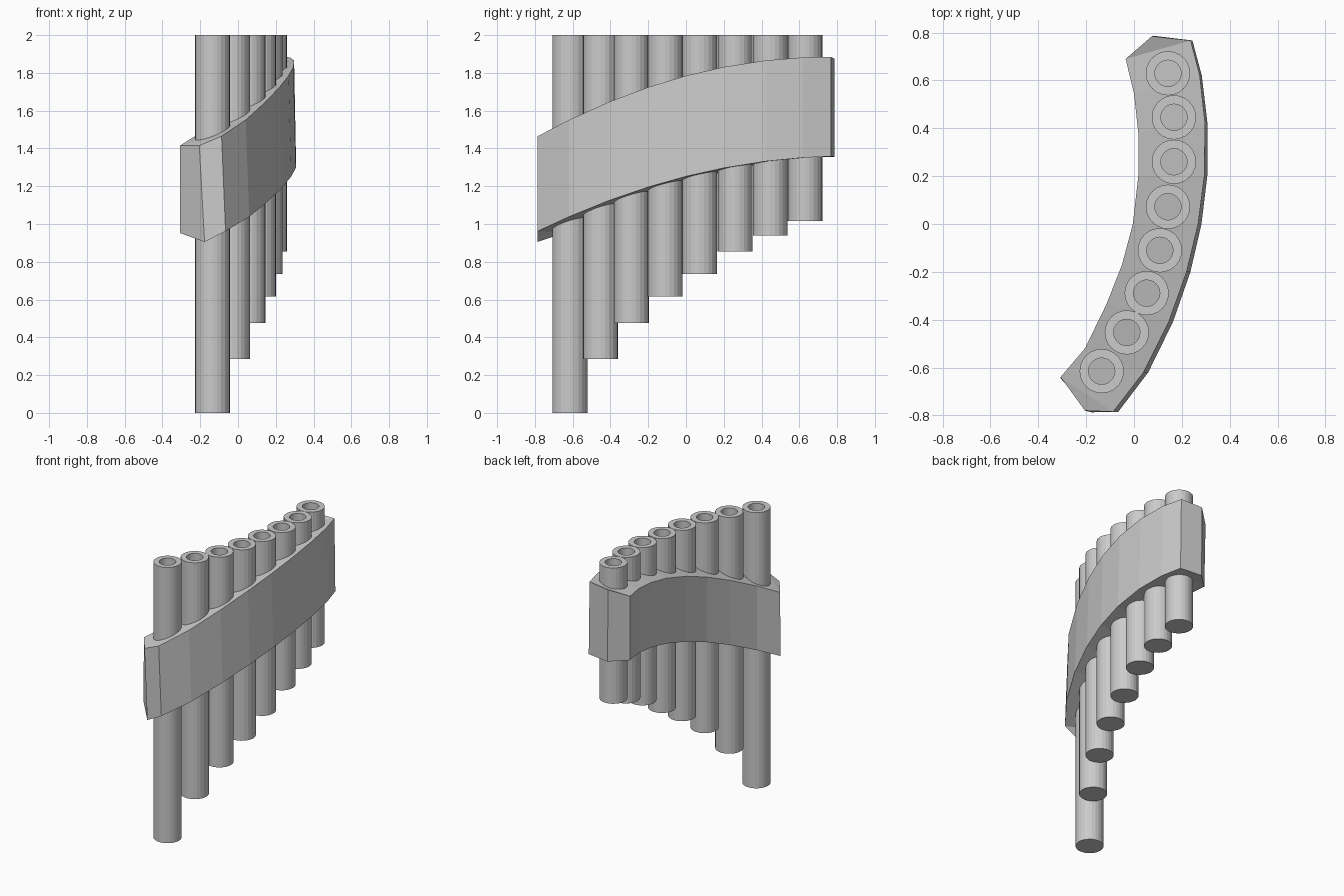
import bpy, bmesh, math

if "Cube" in bpy.data.objects:
    bpy.data.objects.remove(bpy.data.objects["Cube"])

SIDES = 24
R_OUT, R_IN, FLOOR = 0.0925, 0.055, 0.04


def finish(bm, name):
    bmesh.ops.recalc_face_normals(bm, faces=bm.faces)
    me = bpy.data.meshes.new(name)
    bm.to_mesh(me)
    bm.free()
    ob = bpy.data.objects.new(name, me)
    bpy.context.collection.objects.link(ob)
    return ob


def bridge(bm, a, b):
    n = len(a)
    for i in range(n):
        j = (i + 1) % n
        bm.faces.new((a[i], a[j], b[j], b[i]))


def pipe(name, x, y, z0):
    # closed foot, outer wall, rim, bore and bore floor
    bm = bmesh.new()
    rings = []
    for r, z in ((R_OUT, z0), (R_OUT, 2), (R_IN, 2), (R_IN, z0 + FLOOR)):
        rings.append([bm.verts.new((x + r * math.cos(t), y + r * math.sin(t), z))
                      for t in (2 * math.pi * i / SIDES for i in range(SIDES))])
    for a, b in zip(rings, rings[1:]):
        bridge(bm, a, b)
    bm.faces.new(rings[0])
    bm.faces.new(rings[-1])
    return finish(bm, name)


def parabola(p0, p1, p2):
    # height curve through three (y, z) points
    s0 = (p1[1] - p0[1]) / (p1[0] - p0[0])
    s1 = (p2[1] - p1[1]) / (p2[0] - p1[0])
    a = (s1 - s0) / (p2[0] - p0[0])
    return lambda y: p0[1] + s0 * (y - p0[0]) + a * (y - p0[0]) * (y - p1[0])


# Pipes: centre x, centre y, foot height
pipes = [(-0.135, -0.615, 0), (-0.03, -0.453, 0.285), (0.053, -0.289, 0.475),
         (0.108, -0.11, 0.615), (0.142, 0.072, 0.735), (0.167, 0.26, 0.855),
         (0.167, 0.446, 0.94), (0.142, 0.63, 1.015)]
for i, p in enumerate(pipes):
    pipe(f"pipe_{i + 1}", *p)

# Band: plan outline of both long sides, front to back
outer = [(-0.087, -0.785), (0.04, -0.62), (0.145, -0.41), (0.22, -0.2), (0.268, 0.0),
         (0.294, 0.2), (0.297, 0.42), (0.275, 0.62), (0.237, 0.767)]
inner = [(-0.307, -0.64), (-0.205, -0.52), (-0.115, -0.335), (-0.05, -0.17), (-0.005, 0.0),
         (0.018, 0.2), (0.018, 0.38), (0.0, 0.545), (-0.035, 0.69)]
out_top = parabola((-0.785, 1.465), (0, 1.785), (0.765, 1.885))
out_bot = parabola((-0.785, 0.962), (0, 1.252), (0.765, 1.358))
in_top = parabola((-0.64, 1.415), (-0.05, 1.68), (0.69, 1.823))
in_bot = parabola((-0.64, 0.952), (-0.05, 1.204), (0.69, 1.355))

bm = bmesh.new()
ot = [bm.verts.new((x, y, out_top(y))) for x, y in outer]
ob = [bm.verts.new((x + 0.014 - 0.009 * y, y, out_bot(y))) for x, y in outer]
it = [bm.verts.new((x, y, in_top(y))) for x, y in inner]
ib = [bm.verts.new((x + 0.003 + 0.005 * y, y - 0.005, in_bot(y))) for x, y in inner]
ft, fb = bm.verts.new((-0.205, -0.78, 1.415)), bm.verts.new((-0.177, -0.787, 0.905))
bt, bb = bm.verts.new((0.075, 0.785, 1.875)), bm.verts.new((0.08, 0.787, 1.355))
for a, b in ((ot, it), (ob, ib)):
    for i in range(len(a) - 1):
        bm.faces.new((a[i], a[i + 1], b[i + 1], b[i]))
# pointed ends and the side wall running round the outline
for tip, a, b in ((ft, ot[0], it[0]), (bt, ot[-1], it[-1]),
                  (fb, ob[0], ib[0]), (bb, ob[-1], ib[-1])):
    bm.faces.new((tip, a, b))
bridge(bm, [ft] + ot + [bt] + it[::-1], [fb] + ob + [bb] + ib[::-1])
finish(bm, "binding_band")
